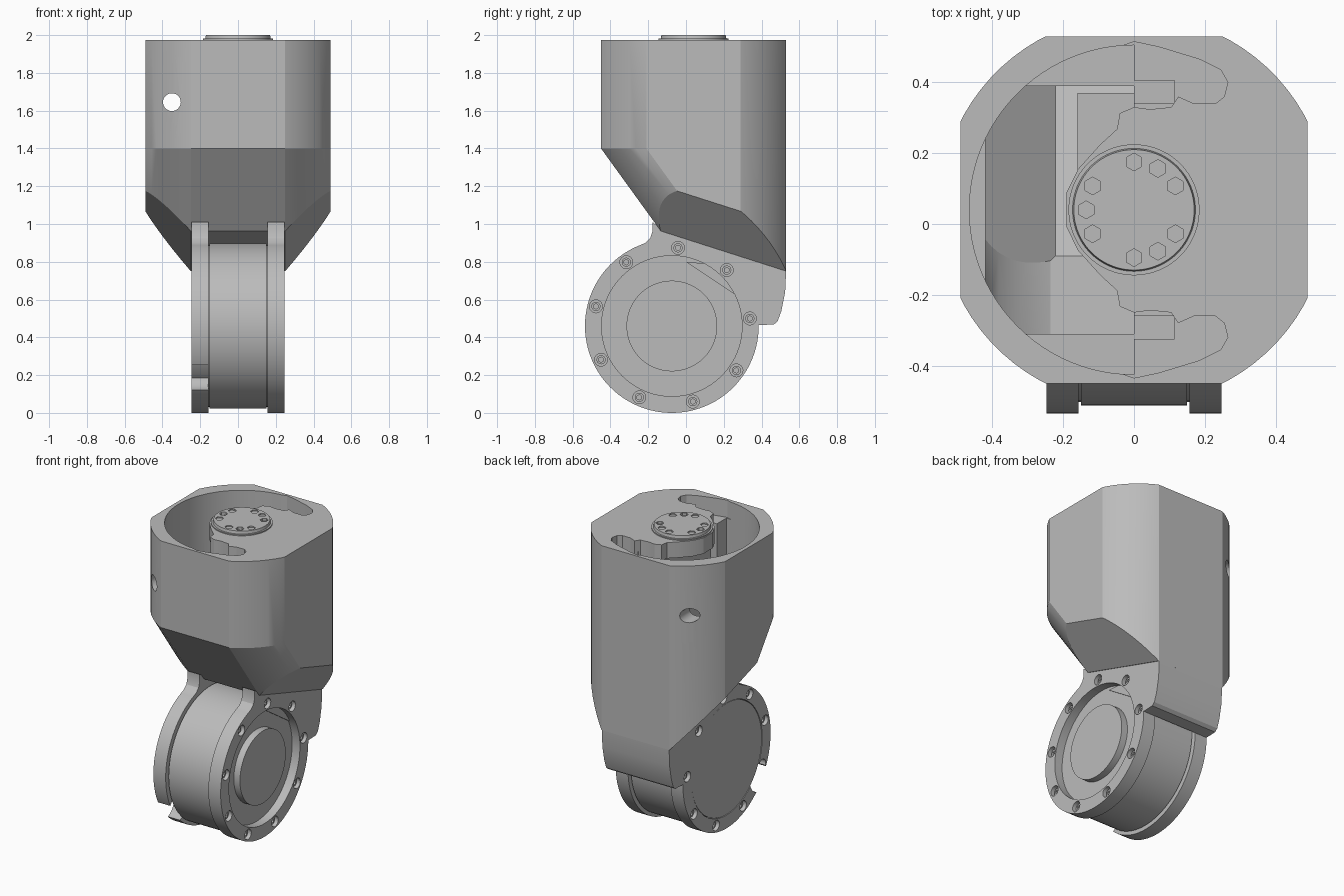
import bpy, bmesh, math
from mathutils import Vector

if "Cube" in bpy.data.objects:
    bpy.data.objects.remove(bpy.data.objects["Cube"])

grey = bpy.data.materials.new("plain_grey")
grey.use_nodes = True
COLOUR = (0.5, 0.5, 0.5, 1)
grey.diffuse_color = COLOUR
grey.node_tree.nodes["Principled BSDF"].inputs["Base Color"].default_value = COLOUR

MID_Y = 0.04                      # centre of the housing
AXLE = Vector((0, -0.075, 0.46))  # centre of the joint
TOP = 1.975


def make(name, bm):
    bmesh.ops.recalc_face_normals(bm, faces=bm.faces)
    mesh = bpy.data.meshes.new(name)
    bm.to_mesh(mesh)
    bm.free()
    ob = bpy.data.objects.new(name, mesh)
    bpy.context.collection.objects.link(ob)
    mesh.materials.append(grey)
    return ob


def add_rod(bm, a, b, r, r2=None, n=96):
    a, b = Vector(a), Vector(b)
    mat = (b - a).to_track_quat('Z', 'Y').to_matrix().to_4x4()
    mat.translation = (a + b) / 2
    bmesh.ops.create_cone(bm, cap_ends=True, segments=n, radius1=r,
                          radius2=r if r2 is None else r2, depth=(b - a).length, matrix=mat)


def rods(name, items, n=96):
    bm = bmesh.new()
    for a, b, r in items:
        add_rod(bm, a, b, r, n=n)
    return make(name, bm)


def on_axle(x, r=0, ang=0):
    return AXLE + Vector((x, r * math.cos(ang), r * math.sin(ang)))


def prism(name, pts, lo, hi, along_x=False):
    bm = bmesh.new()
    vs = [bm.verts.new((lo, u, v) if along_x else (u, v, lo)) for u, v in pts]
    face = bm.faces.new(vs)
    out = bmesh.ops.extrude_face_region(bm, geom=[face])["geom"]
    move = (hi - lo, 0, 0) if along_x else (0, 0, hi - lo)
    bmesh.ops.translate(bm, vec=move, verts=[g for g in out if isinstance(g, bmesh.types.BMVert)])
    return make(name, bm)


def box(name, lo, hi):
    return prism(name, [(lo[0], lo[1]), (hi[0], lo[1]), (hi[0], hi[1]), (lo[0], hi[1])], lo[2], hi[2])


def boolean(ob, cutters, op='DIFFERENCE'):
    for c in cutters:
        c.hide_render = True
        mod = ob.modifiers.new("cut", 'BOOLEAN')
        mod.operation, mod.object, mod.solver = op, c, 'EXACT'
    dg = bpy.context.evaluated_depsgraph_get()
    mesh = bpy.data.meshes.new_from_object(ob.evaluated_get(dg))
    ob.modifiers.clear()
    ob.data = mesh
    for c in cutters:
        bpy.data.objects.remove(c)


def hull(name, inset, extra=()):
    """Housing shape, cut from a block by planes; inset shrinks it."""
    bm = bmesh.new()
    bmesh.ops.create_cube(bm, size=4)
    planes = [((0, 0, TOP + inset), (0, 0, 1)), ((0, 0, 0.92), (0, -0.32, -1))]
    planes += [((s * 0.25, 0, 0.92), (s, -0.32, -1)) for s in (-1, 1)]
    slope = Vector((0, 0.275, -0.38))
    for quarter in range(4):
        for step in [None] + list(range(9)):
            a = math.radians(90 * quarter + (0 if step is None else 27 + 4.5 * step))
            r = 0.49 if step is None else 0.55
            out = Vector((math.cos(a), math.sin(a), 0))
            p = out * r + Vector((0, MID_Y, 1.4))
            planes.append((p, out))
            if out.y < -0.1:  # the front leans back below the break line
                n = Vector((-out.y, out.x, 0)).cross(slope)
                planes.append((p, n if n.dot(out) > 0 else -n))
    planes = [(Vector(p) - Vector(n).normalized() * inset, n) for p, n in planes] + list(extra)
    for p, n in planes:
        bmesh.ops.bisect_plane(bm, geom=bm.verts[:] + bm.edges[:] + bm.faces[:], dist=1e-5,
                               plane_co=p, plane_no=Vector(n).normalized(), clear_outer=True)
        rim = [e for e in bm.edges if e.is_boundary]
        if rim:
            bmesh.ops.holes_fill(bm, edges=rim, sides=0)
    return make(name, bm)


# Housing with half-open top, notched lid and central tongue
edge = [(0, 0.475), (0.07, 0.46), (0.185, 0.425), (0.245, 0.395), (0.265, 0.36), (0.255, 0.32),
        (0.23, 0.30), (0.17, 0.30), (0.125, 0.32), (0.105, 0.29), (0.045, 0.284), (0, 0.29),
        (-0.04, 0.273), (-0.048, 0.228), (-0.095, 0.185), (-0.158, 0.115), (-0.19, 0.05)]
half_round = [(-0.465 * math.sin(math.pi * i / 48), MID_Y + 0.465 * math.cos(math.pi * i / 48))
              for i in range(49)]
outline = [(x, MID_Y + y) for x, y in edge]
outline += [(x, MID_Y - y) for x, y in reversed(edge)]
outline += half_round[-2:0:-1]
housing = hull("housing", 0)
boolean(housing, [
    prism("mouth", outline, 1.86, 2.1),
    prism("upper_cavity", half_round, 1.5, 1.87),
    hull("lower_cavity", 0.07, [((0, 0, 0), (1, 0, 0)), ((0, 0.39, 0), (0, 1, 0)),
                                ((0, -0.31, 0), (0, -1, 0)), ((0, 0, 1.52), (0, 0, 1))]),
    box("pocket_back", (-0.01, 0.34, 1.5), (0.115, 0.405, 1.9)),
    box("pocket_front", (-0.01, -0.325, 1.5), (0.115, -0.26, 1.9)),
    rods("wall_hole", [((-0.35, -1, 1.645), (-0.35, 1, 1.645), 0.047)], 32),
])
inner_block = box("inner_block", (-0.16, 0.15, 0.85), (0, 0.37, 1.1))

# Round output cap with hex screws
bm = bmesh.new()
add_rod(bm, (0, MID_Y, TOP - 0.1), (0, MID_Y, 1.982), 0.185)
base_ring = make("cap_base", bm)
bm = bmesh.new()
add_rod(bm, (0, MID_Y, 1.97), (0, MID_Y, 2), 0.176, 0.17)
cap = make("output_cap", bm)
sockets = []
for deg in (-90, -60, -30, 30, 60, 90, 150, 180, 210):
    x, y = 0.135 * math.cos(math.radians(deg)), MID_Y + 0.135 * math.sin(math.radians(deg))
    depth = 0.02 if deg in (-60, 30, 180) else 0.008
    sockets.append(((x, y, 2 - depth), (x, y, 2.1), 0.025))
boolean(cap, [rods("cap_sockets", sockets, 6)])

# Cheek profile joining the joint flanges to the housing
cheek = [(-0.25, 0.885), (-0.215, 0.9), (-0.19, 0.925), (-0.178, 0.96), (-0.178, 1.01), (-0.1, 0.955),
         (0.53, 0.752), (0.525, 0.64), (0.505, 0.54), (0.485, 0.485), (0.465, 0.468), (0.385, 0.465),
         (0.3, 0.6), (0, 0.8)]
back_wall = prism("back_wall", cheek[6:], -0.2, 0.2, True)

parts = [housing, inner_block, base_ring, cap, back_wall]
bolt_angles = [math.radians(5.5 + 40 * i) for i in range(9)]
for side, label in ((1, "left"), (-1, "right")):
    near, far = side * 0.157, side * 0.247
    flange = rods(label + "_flange", [(on_axle(near), on_axle(far), 0.46)])
    boolean(flange, [prism("cheek", cheek, min(near, far), max(near, far), True)], 'UNION')
    gap = math.radians(217)
    cutters = [
        rods("bore", [(on_axle(side * 0.1), on_axle(side * 0.3), 0.372)]),
        rods("bolt_holes", [(on_axle(side * 0.205, 0.415, a), on_axle(side * 0.3, 0.415, a), 0.034)
                            for a in bolt_angles], 24)]
    if side < 0:  # this flange is an open ring
        cutters.append(rods("ring_gap", [(on_axle(-0.1, 0.42, gap), on_axle(-0.3, 0.42, gap), 0.09)], 32))
    boolean(flange, cutters)
    bolts = [a for a in bolt_angles if side > 0 or abs(a - gap) > 0.3]
    screws = rods(label + "_screws", [(on_axle(side * 0.2, 0.415, a), on_axle(side * 0.228, 0.415, a), 0.024)
                                      for a in bolts], 24)
    boolean(screws, [rods("hex", [(on_axle(side * 0.212, 0.415, a), on_axle(side * 0.3, 0.415, a), 0.014)
                                  for a in bolts], 6)])
    parts += [flange, screws]

# Motor drum and its end plates
parts += [
    rods("motor_drum", [(on_axle(-0.15), on_axle(0.15), 0.438)]),
    rods("drum_core", [(on_axle(-0.16), on_axle(0.16), 0.428)]),
    rods("right_end_plate", [(on_axle(-0.15), on_axle(-0.245), 0.369)]),
    rods("left_recess_floor", [(on_axle(0.15), on_axle(0.19), 0.375)]),
    rods("left_hub", [(on_axle(0.15), on_axle(0.235), 0.24)]),
]

# Smooth round walls, keep edges sharp
bpy.ops.object.select_all(action='DESELECT')
for ob in parts:
    ob.select_set(True)
bpy.context.view_layer.objects.active = housing
bpy.ops.object.shade_smooth_by_angle(angle=math.radians(22))
